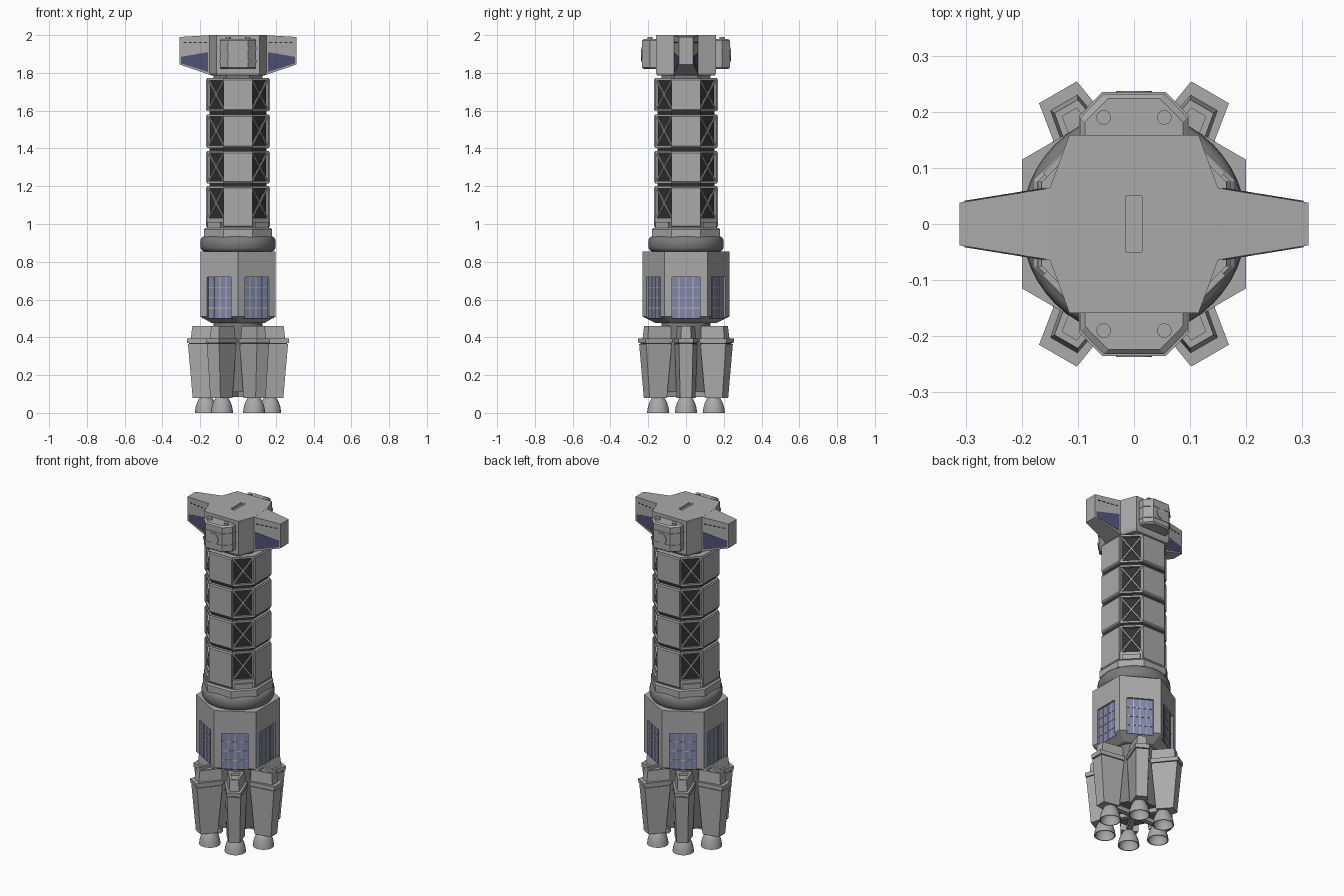
import bpy, bmesh
from math import pi, cos, sin, hypot
from mathutils import Matrix, Vector

if "Cube" in bpy.data.objects:
    bpy.data.objects.remove(bpy.data.objects["Cube"])


def material(name, *rgb):
    m = bpy.data.materials.new(name)
    m.diffuse_color = (*rgb, 1)
    m.use_nodes = True
    m.node_tree.nodes["Principled BSDF"].inputs["Base Color"].default_value = m.diffuse_color
    return m


HULL = material("hull grey", 0.40, 0.40, 0.40)
RING = material("ring grey", 0.20, 0.20, 0.20)
DARK = material("dark recess", 0.03, 0.03, 0.03)
GLASS = material("window blue", 0.22, 0.24, 0.40)
DEEP = material("cockpit blue", 0.08, 0.08, 0.18)
TRIM = material("light trim", 0.48, 0.48, 0.46)

QUARTERS = [i * pi / 2 for i in range(4)]
DIAGONALS = [pi / 4 + a for a in QUARTERS]
SIXTHS = [i * pi / 3 for i in range(6)]
ENDS = (0, pi)
FRONT_BACK = (pi / 2, -pi / 2)


# One object from capped stacks of matching loops, repeated at each turn about z
def solid(name, stacks, mat, turns=(0,), smooth=False):
    bm = bmesh.new()
    for t in turns:
        rot = Matrix.Rotation(t, 3, 'Z')
        for stack in stacks:
            rings = [[bm.verts.new(rot @ Vector(p)) for p in loop] for loop in stack]
            n = len(rings[0])
            for a, b in zip(rings, rings[1:]):
                for i in range(n):
                    j = (i + 1) % n
                    bm.faces.new((a[i], a[j], b[j], b[i]))
            bm.faces.new(rings[0][::-1])
            bm.faces.new(rings[-1])
    bmesh.ops.recalc_face_normals(bm, faces=bm.faces)
    me = bpy.data.meshes.new(name)
    bm.to_mesh(me)
    bm.free()
    me.materials.append(mat)
    ob = bpy.data.objects.new(name, me)
    bpy.context.collection.objects.link(ob)
    if smooth:
        bpy.ops.object.select_all(action='DESELECT')
        ob.select_set(True)
        bpy.context.view_layer.objects.active = ob
        bpy.ops.object.shade_smooth_by_angle(angle=0.7)
    return ob


def cut(ob, stacks, turns=(0,)):
    cutter = solid("cutter", stacks, ob.data.materials[0], turns)
    mod = ob.modifiers.new("cut", 'BOOLEAN')
    mod.operation, mod.solver, mod.object = 'DIFFERENCE', 'EXACT', cutter
    bpy.context.view_layer.objects.active = ob
    bpy.ops.object.modifier_apply(modifier=mod.name)
    bpy.data.objects.remove(cutter)


def ngon(n, r, z, phase=0, cx=0, cy=0):
    return [(cx + r * cos(phase + 2 * pi * i / n), cy + r * sin(phase + 2 * pi * i / n), z)
            for i in range(n)]


def octa(a, h, z):
    return [(a, -h, z), (a, h, z), (h, a, z), (-h, a, z),
            (-a, h, z), (-a, -h, z), (-h, -a, z), (h, -a, z)]


def box(x0, x1, y0, y1, z0, z1):
    return [[(x0, y0, z), (x1, y0, z), (x1, y1, z), (x0, y1, z)] for z in (z0, z1)]


def plate(pts, x0, x1):
    return [[(x, y, z) for y, z in pts] for x in (x0, x1)]


def bar(p, q, w, x0, x1):
    dy, dz = q[0] - p[0], q[1] - p[1]
    k = w / 2 / hypot(dy, dz)
    u, v = -dz * k, dy * k
    return plate([(p[0] + u, p[1] + v), (q[0] + u, q[1] + v),
                  (q[0] - u, q[1] - v), (p[0] - u, p[1] - v)], x0, x1)


def trapezoid(r0, w0, r1, w1, z):
    return [(r0, -w0, z), (r1, -w1, z), (r1, w1, z), (r0, w0, z)]


# Engines: tapered blocks, caps, bell nozzles, central core
solid("engine_block", [[trapezoid(.145, .05, .24, .031, .08),
                        trapezoid(.122, .06, .265, .037, .365)],
                       [trapezoid(.120, .062, .269, .039, .37),
                        trapezoid(.120, .063, .271, .039, .395)]], HULL, SIXTHS)
solid("engine_seam", [[trapezoid(.13, .055, .26, .034, .36),
                       trapezoid(.13, .055, .26, .034, .375)]], DARK, SIXTHS)
cap = solid("engine_cap", [[trapezoid(.12, .052, .25, .028, .39),
                            trapezoid(.12, .046, .242, .024, .46)]], HULL, SIXTHS)
cut(cap, [[trapezoid(.15, .026, .23, .015, .445), trapezoid(.15, .026, .23, .015, .48)]], SIXTHS)
bell = [(.03, .085), (.038, .072), (.048, .052), (.055, .028), (.059, 0),
        (.054, 0), (.049, .03), (.038, .055), (.015, .068)]
solid("nozzle", [[ngon(24, r, z, cx=.17) for r, z in bell]], HULL, SIXTHS, True)
solid("engine_core", [[ngon(6, .15, .11), ngon(6, .15, .40), ngon(6, .13, .46)]], RING)
solid("core_spokes", [box(.02, .16, -.015, .015, .085, .12)], HULL, SIXTHS)
solid("lower_neck", [[ngon(24, .13, .38), ngon(24, .13, .49)]], RING, smooth=True)

# Hexagonal habitat with recessed, barred windows
hexa = lambda r, z: ngon(6, r, z, pi / 6)
habitat = solid("habitat", [[hexa(.16, .475), hexa(.23, .51), hexa(.23, .855)]], HULL)
cut(habitat, [box(.186, .25, -.073, .073, .50, .72)], SIXTHS)
solid("habitat_window", [box(.184, .188, -.073, .073, .50, .72)], GLASS, SIXTHS)
solid("window_bars",
      [box(.187, .191, y - .002, y + .002, .50, .72) for y in (-.037, 0, .037)] +
      [box(.187, .191, -.073, .073, z - .002, z + .002) for z in (.555, .61, .665)],
      TRIM, SIXTHS)

# Rounded ring and collar below the column
solid("docking_ring", [[ngon(48, r, z) for r, z in
      [(.17, .85), (.188, .858), (.198, .872), (.20, .895), (.198, .917), (.188, .932), (.17, .938)]]],
      RING, smooth=True)
solid("collar", [[octa(.18, .078, .93), octa(.18, .078, .972), octa(.172, .075, .98)]], HULL)
solid("column_base", [[octa(.165, .074, .975), octa(.165, .074, 1.03)]], HULL)
solid("base_tab", [box(.16, .18, -.05, .05, .98, 1.01)], HULL, DIAGONALS)

# Column: dark core, four segments of panels, rims and cross-braced trusses
solid("column_core", [[octa(.15, .073, 1.0), octa(.15, .073, 1.77)]], DARK)
panels, rims, braces = [], [], []
for z0, z1 in ((.98, 1.20), (1.215, 1.387), (1.403, 1.58), (1.597, 1.772)):
    panels.append([[(x, y, z) for x, y in ((.13, -.076), (d, -.076), (d, .076), (.13, .076))]
                   for z, d in ((z0, .163), (z0 + .01, .170), (z1 - .01, .170), (z1, .163))])
    t0, t1 = max(z0, 1.02) + .01, z1 - .01
    rims += [[octa(.165, .074, a), octa(.165, .074, a + .012)] for a in (t0 - .01, t1 - .002)]
    braces += [bar((-.058, t0), (.058, t1), .008, .155, .166),
               bar((.058, t0), (-.058, t1), .008, .155, .166)]
    braces += [box(.155, .167, s * .062 - .004, s * .062 + .004, t0, t1) for s in (-1, 1)]
solid("column_panel", panels, HULL, QUARTERS)
solid("segment_rim", rims, HULL)
solid("truss", braces, HULL, DIAGONALS)
solid("upper_neck", [[octa(.13, .06, 1.76), octa(.13, .06, 1.80)]], RING)


# Command head with a slot on top
def head_loop(s, z):
    return [(s * x, s * y, z) for x, y in
            ((.15, -.064), (.15, .064), (.115, .159), (-.115, .159),
             (-.15, .064), (-.15, -.064), (-.115, -.159), (.115, -.159))]


head = solid("command_head", [[head_loop(.95, 1.785), head_loop(1, 1.80), head_loop(1, 2.0)]], HULL)
cut(head, [box(-.014, .014, -.05, .05, 1.985, 2.05)])

# Wings with cockpit windows on both faces
wing_loop = lambda x, h, a, b: [(x, -h, a), (x, h, a), (x, h, b), (x, -h, b)]
solid("wing", [[wing_loop(.13, .067, 1.785, 1.9995), wing_loop(.15, .064, 1.79, 1.9995),
                wing_loop(.311, .038, 1.845, 1.99)]], HULL, ENDS)


def on_wing(pts):
    face = lambda s, d: [(x, s * (.064 - (x - .15) * .1615 + d), z) for x, z in pts]
    return [[face(s, -.003), face(s, .002)] for s in (-1, 1)]


solid("cockpit_window", on_wing([(.158, 1.91), (.302, 1.885), (.302, 1.85), (.158, 1.805)]), DEEP, ENDS)
dashes = []
for i in range(5):
    x = .165 + i * .027
    dashes += on_wing([(x, 1.963), (x + .017, 1.962), (x + .017, 1.957), (x, 1.958)])
solid("wing_dashes", dashes, DARK, ENDS)


# Pods on the front and back of the head
def pod_loop(e, z):
    return [(.15, -.095 - e, z), (.19 + e, -.095 - e, z), (.232 + e, -.054 - e, z),
            (.232 + e, .054 + e, z), (.19 + e, .095 + e, z), (.15, .095 + e, z)]


solid("pod", [[pod_loop(-.008, 1.82), pod_loop(0, 1.828), pod_loop(0, 1.972),
               pod_loop(-.008, 1.98)]], HULL, FRONT_BACK)
solid("pod_band", [[pod_loop(.003, z), pod_loop(.003, z + .012)] for z in (1.855, 1.925)],
      HULL, FRONT_BACK)
solid("pod_hatch", [plate([(.032 * cos(a * pi / 12), 1.895 + .032 * sin(a * pi / 12))
                           for a in range(24)], .225, .237)], HULL, FRONT_BACK)
solid("pod_stud", [[ngon(16, .013, z, cx=.19, cy=s * .054) for z in (1.97, 1.99)]
                   for s in (-1, 1)], HULL, FRONT_BACK)
